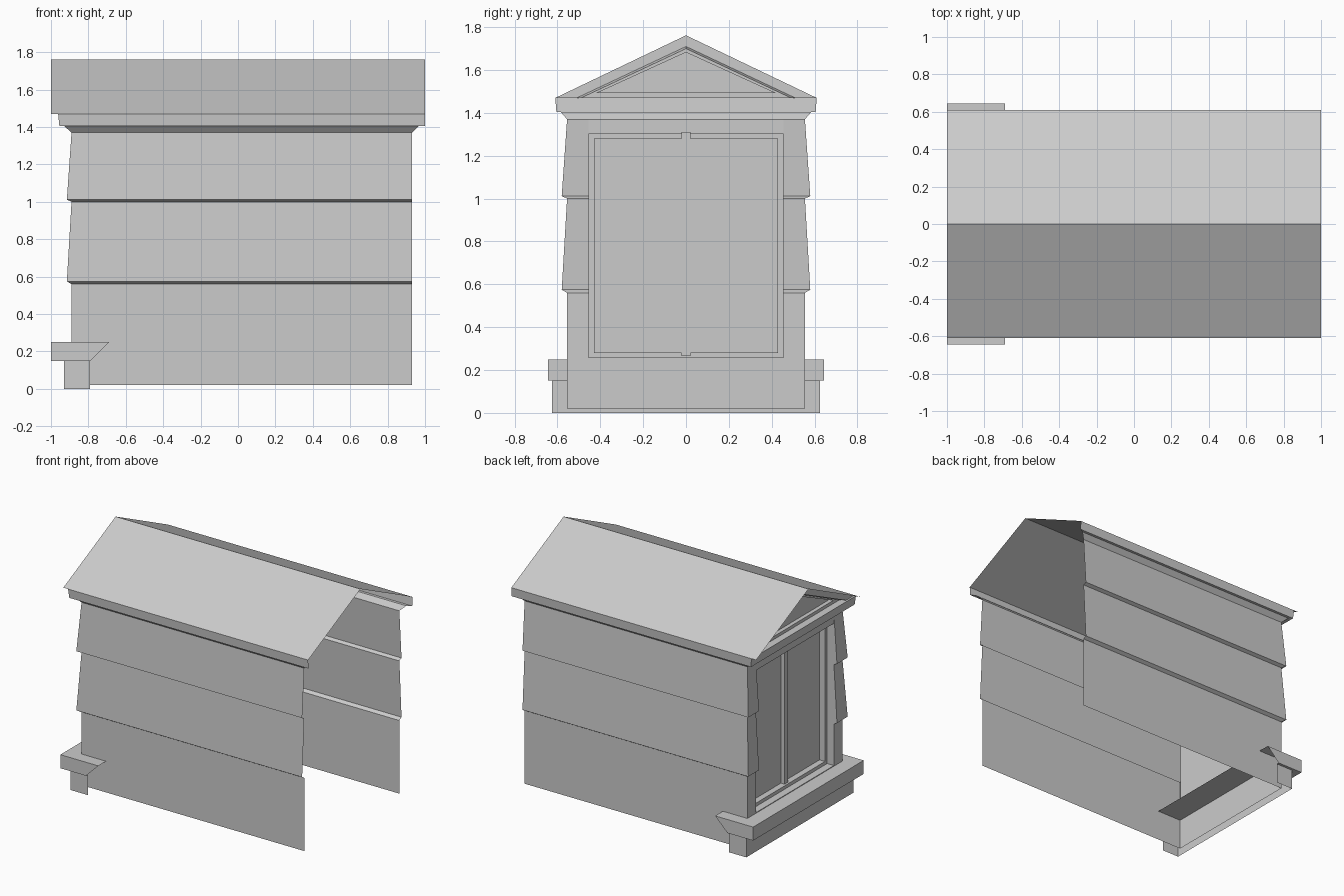
import bpy, bmesh

cube = bpy.data.objects.get("Cube")
if cube:
    bpy.data.objects.remove(cube, do_unlink=True)

grey = bpy.data.materials.new("plain_grey")
grey.use_nodes = True
grey.diffuse_color = (0.6, 0.6, 0.6, 1)
grey.node_tree.nodes["Principled BSDF"].inputs["Base Color"].default_value = (0.6, 0.6, 0.6, 1)


def build(name, polys):
    """Make one flat shaded sheet object from a list of polygons."""
    bm = bmesh.new()
    for poly in polys:
        bm.faces.new([bm.verts.new(p) for p in poly])
    bmesh.ops.remove_doubles(bm, verts=bm.verts, dist=0.0005)
    flat = [f for f in bm.faces if f.calc_area() < 1e-6]
    bmesh.ops.delete(bm, geom=flat, context='FACES_ONLY')
    mesh = bpy.data.meshes.new(name)
    bm.to_mesh(mesh)
    bm.free()
    mesh.materials.append(grey)
    obj = bpy.data.objects.new(name, mesh)
    bpy.context.collection.objects.link(obj)
    return obj


def loft(rows, closed=False):
    """Quads between consecutive rows of points."""
    polys = []
    for a, b in zip(rows, rows[1:]):
        n = len(a)
        for i in range(n if closed else n - 1):
            j = (i + 1) % n
            polys.append([a[i], a[j], b[j], b[i]])
    return polys


def box(x0, x1, y0, y1, z0, z1):
    lo = [(x0, y1, z0), (x0, y0, z0), (x1, y0, z0), (x1, y1, z0)]
    hi = [(x, y, z1) for x, y, z in lo]
    return loft([lo, hi], True) + [hi, lo[::-1]]


FRONT, SIDE, BACK, DOOR = -0.89, 0.555, 0.93, 0.455

# Lapped siding: outward offset and height, wrapping round to the doorway
siding = [(0, .02), (0, .56), (.025, .575), (0, 1.0), (.025, 1.012), (0, 1.37)]
for s, name in ((1, "left_siding"), (-1, "right_siding")):
    rows = []
    for d, z in siding:
        row = [(BACK, s * (SIDE + d), z), (FRONT - d, s * (SIDE + d), z),
               (FRONT - d, s * DOOR, z), (FRONT, s * DOOR, z)]
        rows.append(row[::s])
    build(name, loft(rows))

# Wall strips under and over the doorway
for name, z0, z1 in (("wall_below_door", .02, .255), ("wall_above_door", 1.305, 1.37)):
    build(name, loft([[(FRONT, DOOR, z), (FRONT, -DOOR, z)] for z in (z0, z1)]))

# Cornice: offset, height and open end position
cornice = [(0, 1.37, .93), (.03, 1.405, .965), (.05, 1.405, 1), (.055, 1.47, 1)]
rows = []
for d, z, xe in cornice:
    y, x = SIDE + d, FRONT - d * 1.3
    rows.append([(xe, y, z), (x, y, z), (x, -y, z), (xe, -y, z)])
build("cornice", loft(rows))

# Roof sheets
build("roof", loft([[(1, y, z), (-1, y, z)] for y, z in ((-.61, 1.47), (0, 1.762), (.61, 1.47))]))


# Recessed door with stepped frame
def rect(x, y, z0, z1):
    return [(x, y, z0), (x, -y, z0), (x, -y, z1), (x, y, z1)]


loops = [rect(FRONT, DOOR, .255, 1.305), rect(-.835, DOOR, .255, 1.305),
         rect(-.835, .43, .28, 1.28), rect(-.79, .43, .28, 1.28)]
build("door", loft(loops, True) + [loops[-1]])
build("door_centre_strip", box(-.82, -.79, -.02, .02, .265, 1.31))


# Gable with stepped recess
def tri(x, y, z0, z1):
    return [(x, y, z0), (x, -y, z0), (x, 0, z1)]


loops = [tri(-.95, .61, 1.47, 1.762), tri(-.95, .51, 1.47, 1.71),
         tri(-.91, .49, 1.47, 1.70), tri(-.91, .42, 1.493, 1.685),
         tri(-.88, .42, 1.493, 1.685)]
build("gable", loft(loops, True) + [loops[-1]])
build("gable_ledge", [[(-.964, .61, 1.47), (-.964, -.61, 1.47), (-.95, -.61, 1.47), (-.95, .61, 1.47)]])

# Door step: hollow riser, overhanging tread with slanted open ends
rows = []
for x, y, z, xe in ((-.93, .625, 0, -.79), (-.93, .625, .15, -.79),
                    (-1, .645, .15, -.79), (-1, .645, .25, -.69)):
    rows.append([(xe, y, z), (x, y, z), (x, -y, z), (xe, -y, z)])
build("step", loft(rows) + [rows[-1]])
